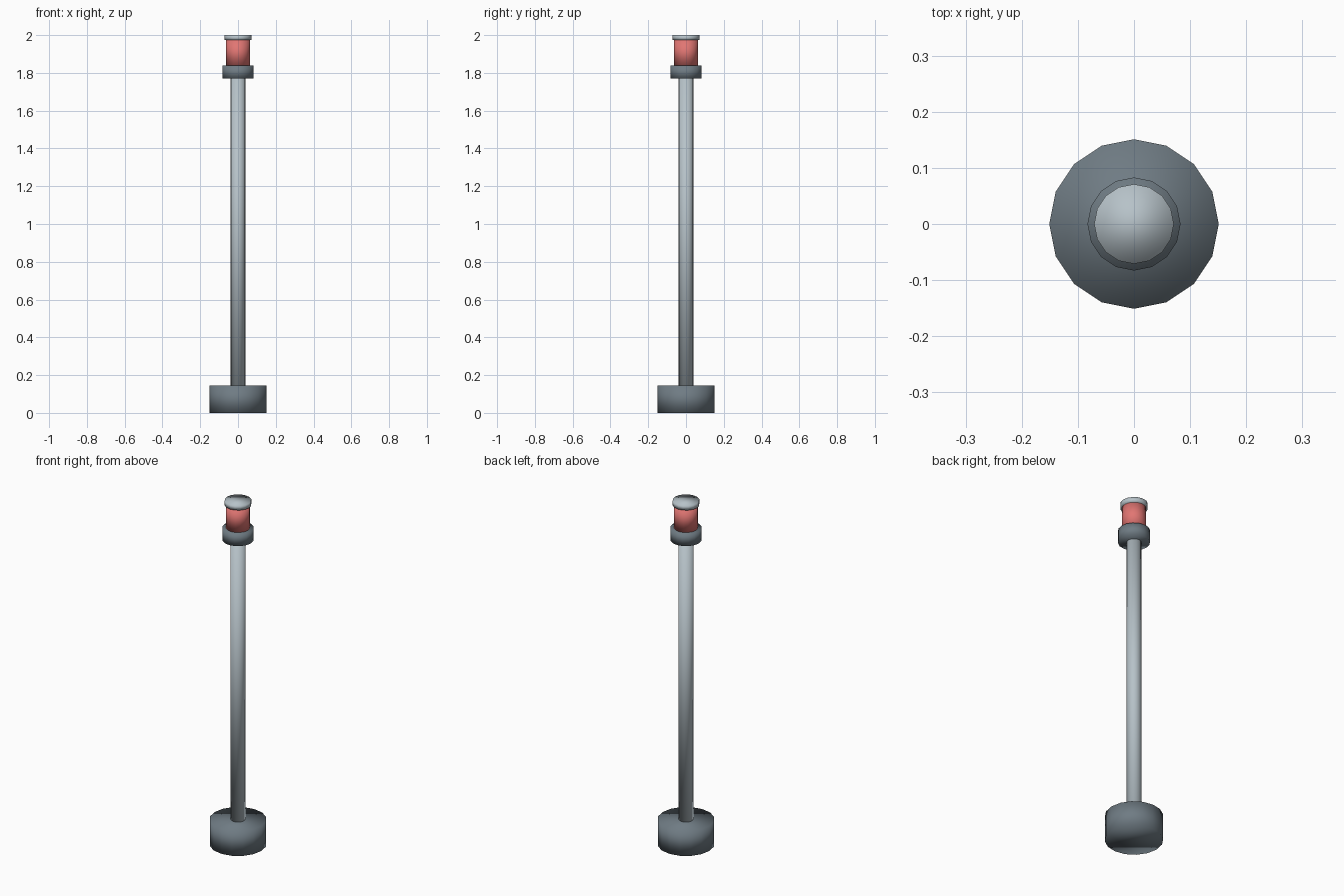
import bpy

cube = bpy.data.objects.get("Cube")
if cube:
    bpy.data.objects.remove(cube, do_unlink=True)


def make_material(name, rgb):
    mat = bpy.data.materials.new(name)
    mat.use_nodes = True
    color = (*rgb, 1.0)
    mat.diffuse_color = color
    mat.node_tree.nodes["Principled BSDF"].inputs["Base Color"].default_value = color
    return mat


def add_cylinder(name, radius, bottom, top, mat, sides=16):
    bpy.ops.mesh.primitive_cylinder_add(
        vertices=sides, radius=radius, depth=top - bottom,
        location=(0, 0, (bottom + top) / 2))
    obj = bpy.context.object
    obj.name = name
    obj.data.materials.append(mat)
    # Soft normals run across the rims as well as around the sides
    bpy.ops.object.shade_smooth()
    return obj


dark_grey = make_material("dark slate grey", (0.16, 0.20, 0.23))
light_grey = make_material("light steel grey", (0.47, 0.54, 0.58))
red = make_material("soft red", (0.75, 0.18, 0.17))

# Foot and post
add_cylinder("base", 0.151, 0.0, 0.145, dark_grey)
add_cylinder("pole", 0.039, 0.145, 1.77, light_grey)

# Lamp head
add_cylinder("lamp_collar", 0.083, 1.77, 1.84, dark_grey)
add_cylinder("lamp_lens", 0.063, 1.84, 1.973, red)
add_cylinder("lamp_cap", 0.071, 1.973, 2.0, light_grey)
